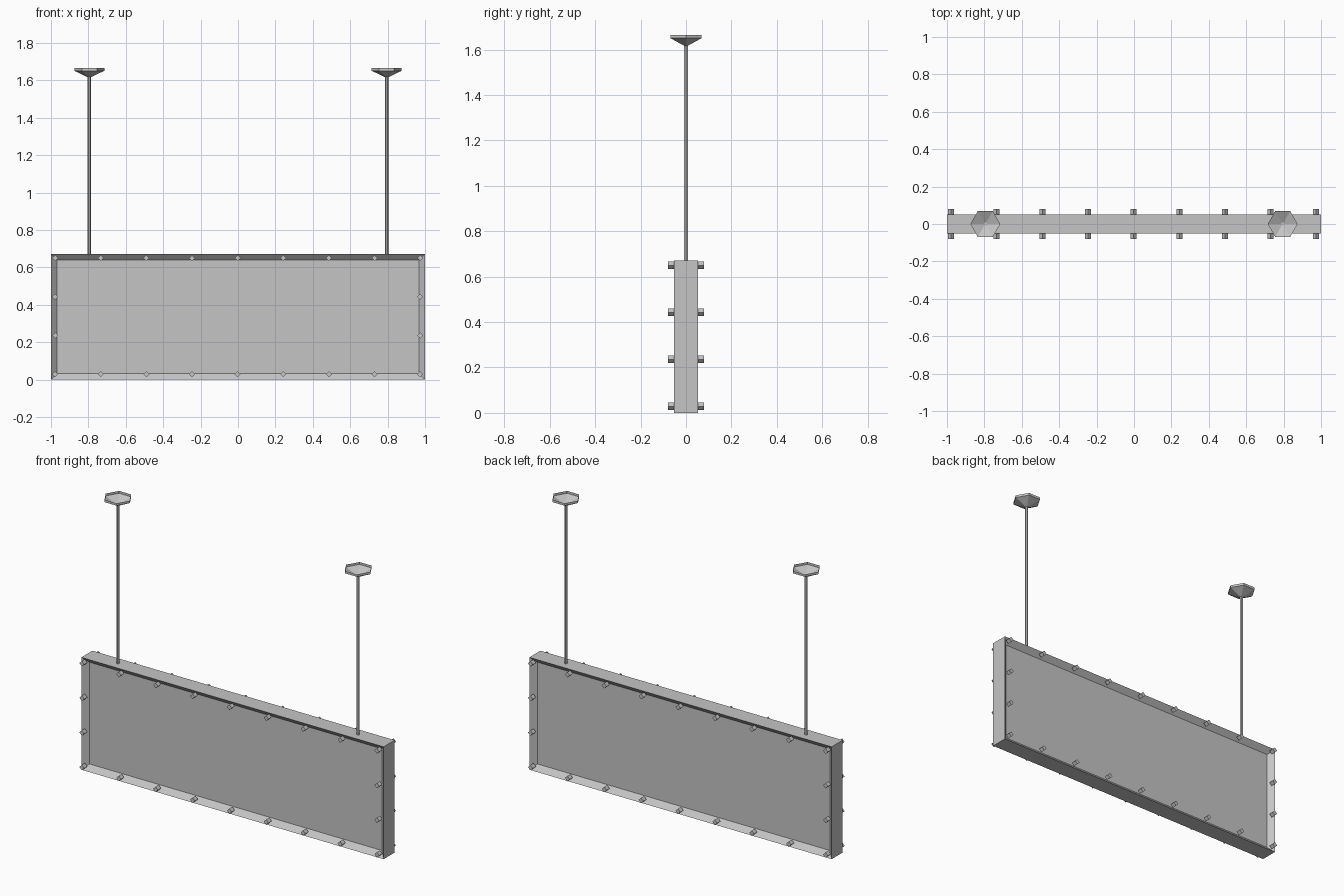
import bpy, bmesh
from math import cos, sin, tau
from mathutils import Matrix, Vector

cube = bpy.data.objects.get("Cube")
if cube:
    bpy.data.objects.remove(cube, do_unlink=True)

metal = bpy.data.materials.new("grey metal")
metal.use_nodes = True
colour = (0.56, 0.56, 0.56, 1)
metal.diffuse_color = colour
metal.node_tree.nodes["Principled BSDF"].inputs["Base Color"].default_value = colour

HEIGHT = 0.672
HALF_DEPTH = 0.052


def finish(bm, name):
    mesh = bpy.data.meshes.new(name)
    bm.to_mesh(mesh)
    bm.free()
    mesh.materials.append(metal)
    obj = bpy.data.objects.new(name, mesh)
    bpy.context.collection.objects.link(obj)
    return obj


def loft(bm, rings, sides, matrix, cap_top=True):
    """Join polygon rings given as (radius, height) along the matrix's z axis."""
    loops = []
    for radius, z in rings:
        points = [Vector((radius * cos(tau * i / sides), radius * sin(tau * i / sides), z))
                  for i in range(sides)]
        loops.append([bm.verts.new(matrix @ p) for p in points])
    for low, high in zip(loops, loops[1:]):
        for i in range(sides):
            j = (i + 1) % sides
            bm.faces.new((low[i], low[j], high[j], high[i]))
    bm.faces.new(loops[0][::-1])
    if cap_top:
        bm.faces.new(loops[-1])


# Sign case with a recessed panel on the front and back
bm = bmesh.new()
bmesh.ops.create_cube(bm, size=1)
bmesh.ops.scale(bm, vec=(2, HALF_DEPTH * 2, HEIGHT), verts=bm.verts)
bmesh.ops.translate(bm, vec=(0, 0, HEIGHT / 2), verts=bm.verts)
bm.normal_update()
panels = [f for f in bm.faces if abs(f.normal.y) > 0.9]
bmesh.ops.inset_individual(bm, faces=panels, thickness=0.045, depth=-0.03)
finish(bm, "sign_case")

# Diamond studs around both borders
spots = []
for col in range(9):
    for row in range(4):
        if col in (0, 8) or row in (0, 3):
            spots.append((-0.978 + 0.244 * col, 0.029 + 0.207 * row))
for side, name in ((-1, "front_studs"), (1, "back_studs")):
    bm = bmesh.new()
    turn = Matrix.Rotation(-side * tau / 4, 4, "X")
    for x, z in spots:
        place = Matrix.Translation((x, side * HALF_DEPTH, z)) @ turn
        loft(bm, [(0.016, -0.002), (0.016, 0.027)], 4, place)
    finish(bm, name)

# Hanging rods and open ceiling cups
for x, side in ((-0.795, "right"), (0.795, "left")):
    place = Matrix.Translation((x, 0, 0))
    bm = bmesh.new()
    loft(bm, [(0.009, HEIGHT - 0.01), (0.009, 1.617)], 6, place)
    finish(bm, side + "_rod")
    bm = bmesh.new()
    loft(bm, [(0.009, 1.617), (0.08, 1.651), (0.08, 1.665)], 6, place, cap_top=False)
    finish(bm, side + "_ceiling_cup")
